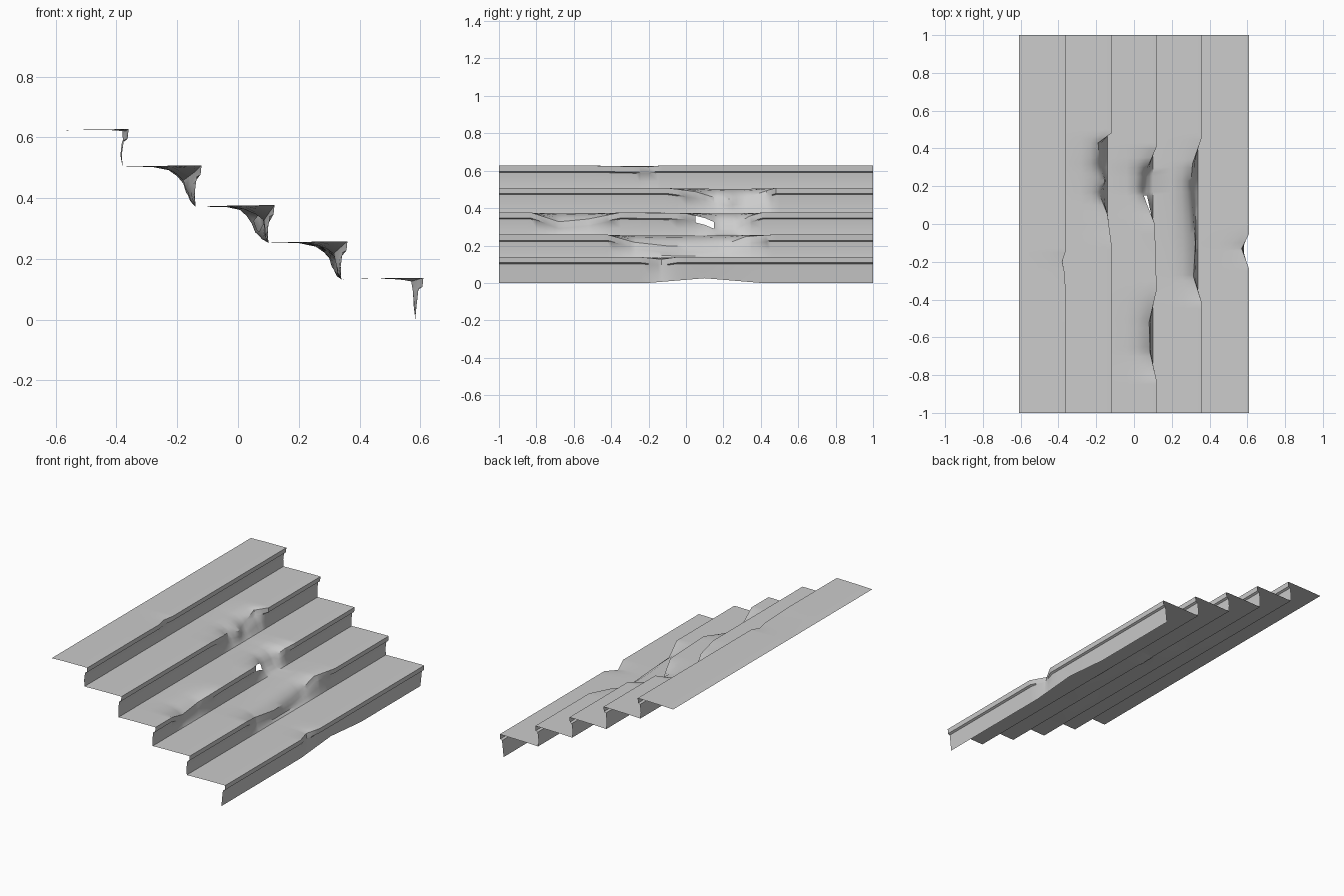
import bpy
import bmesh
import math

if "Cube" in bpy.data.objects:
    bpy.data.objects.remove(bpy.data.objects["Cube"])

# Worn concrete material
concrete = bpy.data.materials.new("grey concrete")
concrete.use_nodes = True
GREY = (0.6, 0.6, 0.6, 1)
concrete.diffuse_color = GREY
concrete.node_tree.nodes["Principled BSDF"].inputs["Base Color"].default_value = GREY

# Each step: nose x, nose z, back x, and wear keys (y, pull back, drop)
STEPS = [
    (-0.36, 0.627, -0.61, [(-0.5, 0, 0), (-0.27, 0.005, 0.005), (-0.2, 0.02, 0.006), (-0.14, 0, 0)]),
    (-0.12, 0.508, -0.38, [(-0.1, 0, 0), (0.05, 0.02, 0.02), (0.15, 0.06, 0.05), (0.23, 0.035, 0.06),
                           (0.3, 0.06, 0.06), (0.43, 0.07, 0.015), (0.48, 0, 0)]),
    (0.12, 0.377, -0.14, [(-0.83, 0, 0), (-0.68, 0.035, 0.05), (-0.52, 0.04, 0.035), (-0.35, 0, 0),
                          (0, 0.01, 0.005), (0.1, 0.05, 0.03), (0.17, 0.075, 0.06), (0.27, 0.065, 0.06),
                          (0.34, 0.03, 0.02), (0.41, 0, 0)]),
    (0.36, 0.258, 0.10, [(-0.42, 0, 0), (-0.28, 0.045, 0.04), (-0.1, 0.035, 0.06), (0.1, 0.05, 0.065),
                         (0.2, 0.06, 0.055), (0.32, 0.05, 0.01), (0.46, 0, 0)]),
    (0.61, 0.138, 0.34, [(-0.24, 0, 0), (-0.13, 0.04, 0.012), (-0.05, 0, 0)]),
]


def wear(keys, y):
    """Blend the pull and drop between neighbouring keys."""
    for (y0, p0, d0), (y1, p1, d1) in zip(keys, keys[1:]):
        if y0 <= y <= y1:
            t = (y - y0) / (y1 - y0)
            return p0 + (p1 - p0) * t, d0 + (d1 - d0) * t
    return 0, 0


def section(y):
    """Stair cross-section at one depth: tread, nose, lip and riser of every step."""
    pts = []
    for i, (nx, nz, bx, keys) in enumerate(STEPS):
        pull, drop = wear(keys, y)
        floor = STEPS[i + 1][1] - 0.005 if i < 4 else 0.025 * max(0, 1 - abs(y - 0.1) / 0.3)
        foot = nx - 0.022
        x, z = nx - pull, nz - drop
        pts += [
            (bx, nz - 0.005),
            (nx - 0.16, nz - 0.002 - drop * 0.06),
            (nx - 0.09 - pull * 0.3, nz - 0.001 - drop * 0.25),
            (nx - 0.035 - pull * 0.75, nz - drop * 0.6),
            (x, z),
            (x - 0.003 + pull * 0.2, z - 0.03),
            (min(foot + 0.006, x - 0.01 + pull * 0.4), z - 0.036),
            (foot - pull * 0.25, (z + floor) / 2 - 0.02),
        ]
        if i == 4:
            pts.append((foot - 0.005, floor))
    return [(px, y, pz) for px, pz in pts]


# Stair sheet lofted from front to back, with rows on every wear key
depths = {round(-1 + k * 0.05, 2) for k in range(41)}
depths |= {key[0] for step in STEPS for key in step[3]}
bm = bmesh.new()
rows = [[bm.verts.new(p) for p in section(y)] for y in sorted(depths)]
for a, b in zip(rows, rows[1:]):
    for j in range(len(a) - 1):
        quad = (a[j], a[j + 1], b[j + 1], b[j])
        # Small hole broken through the third nose
        mid_y = (a[j].co.y + b[j].co.y) / 2
        if j in (20, 21) and 0.06 < mid_y < 0.16:
            continue
        bm.faces.new(quad)

mesh = bpy.data.meshes.new("worn_stairs")
bm.to_mesh(mesh)
bm.free()
mesh.materials.append(concrete)
stairs = bpy.data.objects.new("worn_stairs", mesh)
bpy.context.collection.objects.link(stairs)

# Smooth worn areas, crisp step edges
bpy.context.view_layer.objects.active = stairs
stairs.select_set(True)
bpy.ops.object.shade_smooth_by_angle(angle=math.radians(35))
